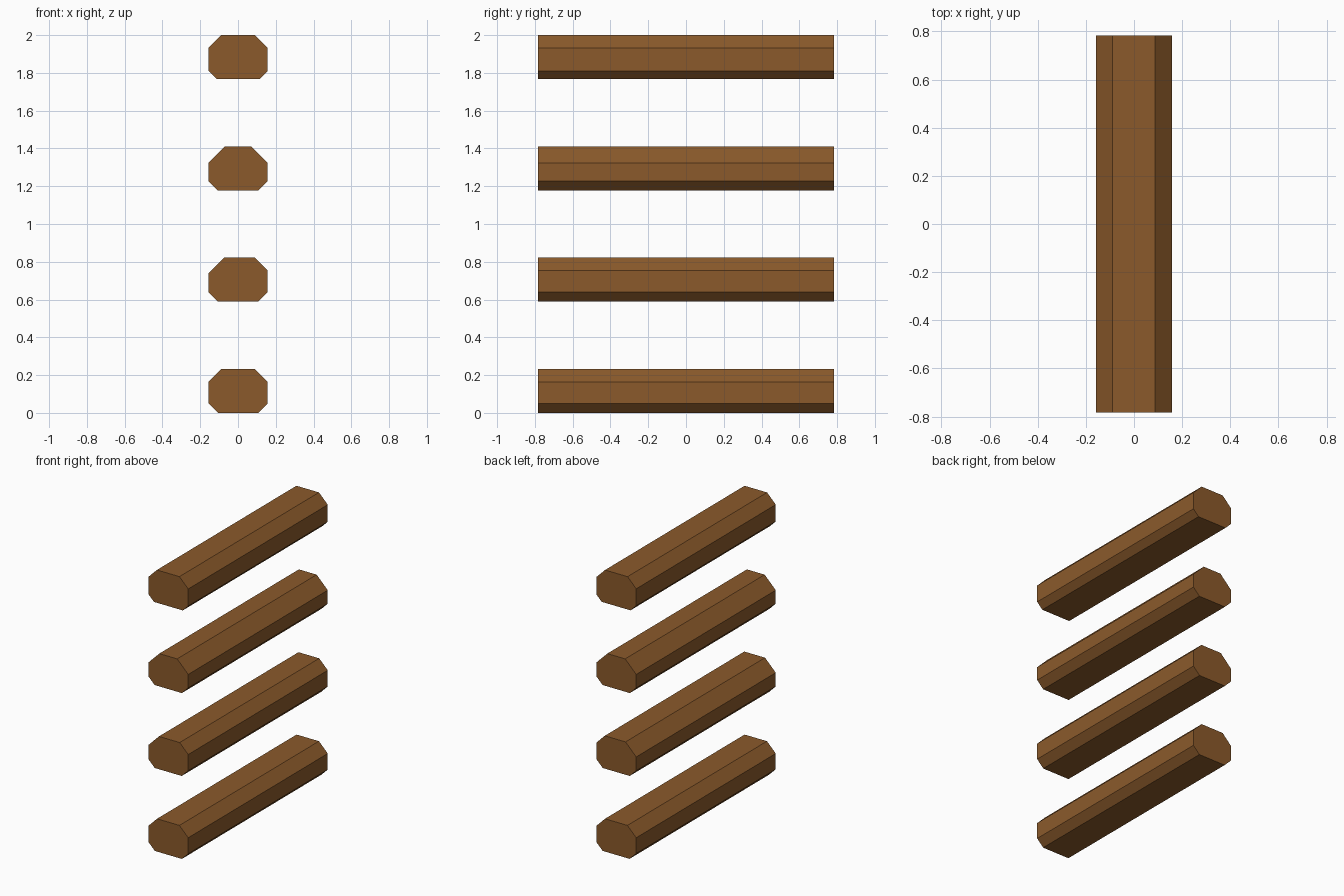
import bpy, bmesh

if "Cube" in bpy.data.objects:
    bpy.data.objects.remove(bpy.data.objects["Cube"])

wood = bpy.data.materials.new("brown wood")
wood.diffuse_color = (0.258, 0.102, 0.024, 1)
wood.use_nodes = True
wood.node_tree.nodes["Principled BSDF"].inputs["Base Color"].default_value = wood.diffuse_color

HALF_W, HEIGHT, HALF_L = 0.157, 0.233, 0.783


def beam(name, z, tl, tr, br, bl):
    """Chamfered beam along y; chamfers: top left, top right, bottom right, bottom left."""
    w, top = HALF_W, z + HEIGHT
    profile = [(-w + bl, z), (w - br, z), (w, z + br), (w, top - tr),
               (w - tr, top), (-w + tl, top), (-w, top - tl), (-w, z + bl)]
    bm = bmesh.new()
    face = bm.faces.new([bm.verts.new((x, -HALF_L, h)) for x, h in profile])
    ext = bmesh.ops.extrude_face_region(bm, geom=[face])
    verts = [v for v in ext["geom"] if isinstance(v, bmesh.types.BMVert)]
    bmesh.ops.translate(bm, verts=verts, vec=(0, 2 * HALF_L, 0))
    bmesh.ops.recalc_face_normals(bm, faces=bm.faces)
    mesh = bpy.data.meshes.new(name)
    bm.to_mesh(mesh)
    bm.free()
    mesh.materials.append(wood)
    bpy.context.collection.objects.link(bpy.data.objects.new(name, mesh))


# Four stacked beams with slightly different hewn edges
chamfers = [(0.069, 0.069, 0.05, 0.052),
            (0.084, 0.067, 0.051, 0.051),
            (0.087, 0.087, 0.05, 0.05),
            (0.068, 0.069, 0.043, 0.045)]
for i, c in enumerate(chamfers):
    beam(f"beam_{i + 1}", i * 0.589, *c)
